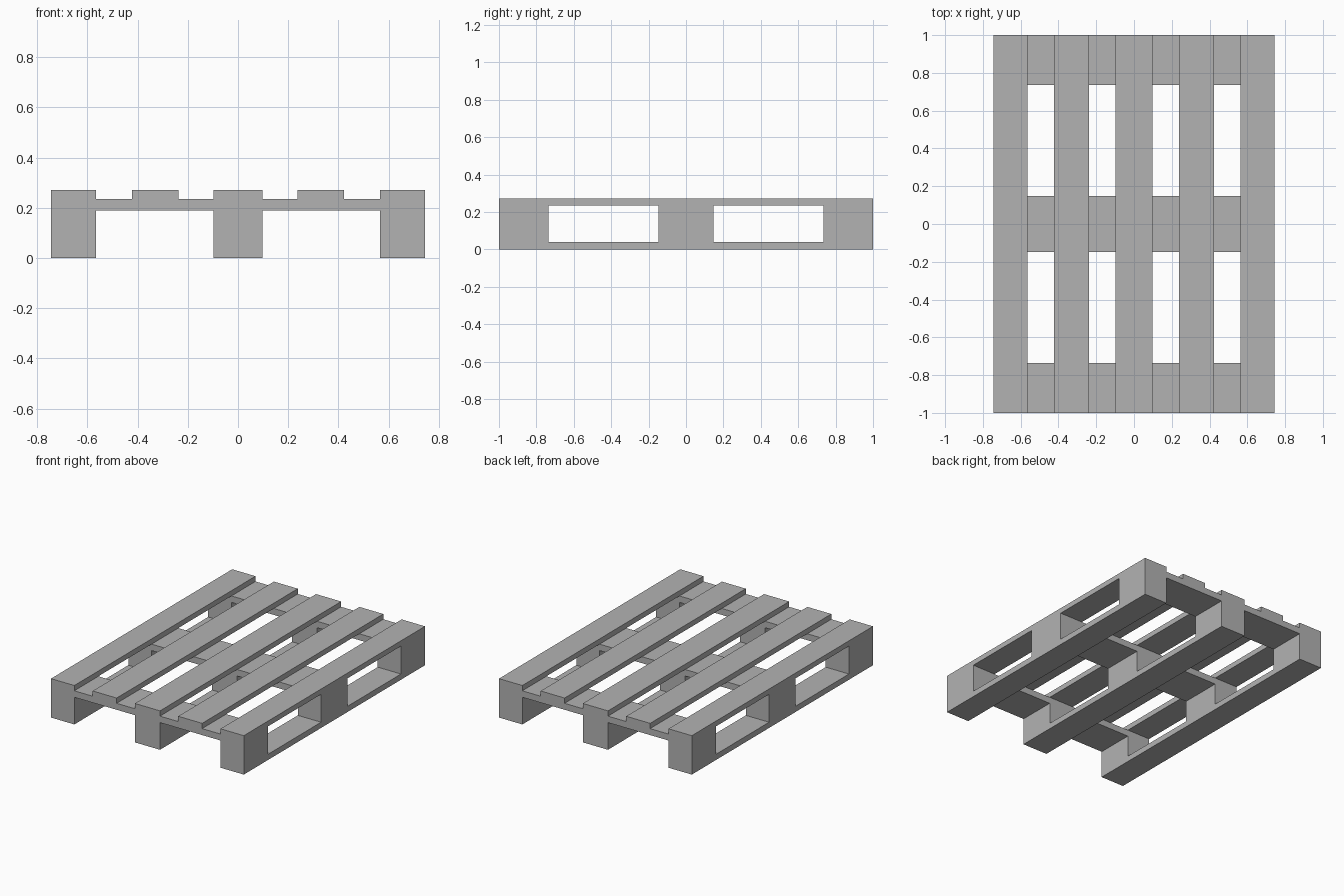
import bpy
from math import radians

cube = bpy.data.objects.get("Cube")
if cube:
    bpy.data.objects.remove(cube, do_unlink=True)

# Dimensions
HALF_LEN = 1.0
OUTER, INNER = 0.745, 0.565      # outer stringer edges
MID = 0.097                      # half width of the middle stringer
SLAT_IN, SLAT_OUT = 0.238, 0.423
BLOCK_MID, BLOCK_END = 0.147, 0.735
BASE, BOARD_LOW, BOARD_TOP, TOP = 0.04, 0.19, 0.235, 0.272

grey = bpy.data.materials.new("plain_grey")
grey.use_nodes = True
colour = (0.45, 0.45, 0.45, 1)
grey.diffuse_color = colour
grey.node_tree.nodes["Principled BSDF"].inputs["Base Color"].default_value = colour


def box(name, x, y, z):
    """Board filling the given (low, high) ranges."""
    bpy.ops.mesh.primitive_cube_add(size=1, location=[sum(r) / 2 for r in (x, y, z)])
    obj = bpy.context.object
    obj.name = name
    obj.scale = [r[1] - r[0] for r in (x, y, z)]
    bpy.ops.object.transform_apply(location=False, rotation=False, scale=True)
    obj.data.materials.append(grey)


def stringer(name, x0, x1):
    """Side profile with two fork openings, extruded across the width."""
    curve = bpy.data.curves.new(name, "CURVE")
    curve.dimensions = "2D"
    curve.fill_mode = "BOTH"
    curve.extrude = (x1 - x0) / 2
    outlines = [(-HALF_LEN, HALF_LEN, 0, TOP),
                (-BLOCK_END, -BLOCK_MID, BASE, BOARD_TOP),
                (BLOCK_MID, BLOCK_END, BASE, BOARD_TOP)]
    for a, b, low, high in outlines:
        spline = curve.splines.new("POLY")
        spline.points.add(3)
        for point, (u, v) in zip(spline.points, [(a, low), (b, low), (b, high), (a, high)]):
            point.co = (u, v, 0, 1)
        spline.use_cyclic_u = True
    obj = bpy.data.objects.new(name, curve)
    bpy.context.collection.objects.link(obj)
    obj.rotation_euler = (radians(90), 0, radians(90))
    obj.location.x = (x0 + x1) / 2
    bpy.ops.object.select_all(action="DESELECT")
    obj.select_set(True)
    bpy.context.view_layer.objects.active = obj
    bpy.ops.object.convert(target="MESH")
    obj = bpy.context.object
    obj.data.materials.clear()
    obj.data.materials.append(grey)
    for face in obj.data.polygons:
        face.use_smooth = False
        face.material_index = 0


# Three stringers: base board, blocks and top board in one profile
stringer("right_stringer", -OUTER, -INNER)
stringer("middle_stringer", -MID, MID)
stringer("left_stringer", INNER, OUTER)

rows = {"front": (-HALF_LEN, -BLOCK_END),
        "middle": (-BLOCK_MID, BLOCK_MID),
        "back": (BLOCK_END, HALF_LEN)}
for side, s in (("left", 1), ("right", -1)):
    # Cross boards between the stringers
    for row, y in rows.items():
        box(f"{row}_{side}_cross_board", sorted((s * MID, s * INNER)), y, (BOARD_LOW, BOARD_TOP))
    # Deck slat between the stringers
    box(f"{side}_deck_slat", sorted((s * SLAT_IN, s * SLAT_OUT)),
        (-HALF_LEN, HALF_LEN), (BOARD_TOP, TOP))
